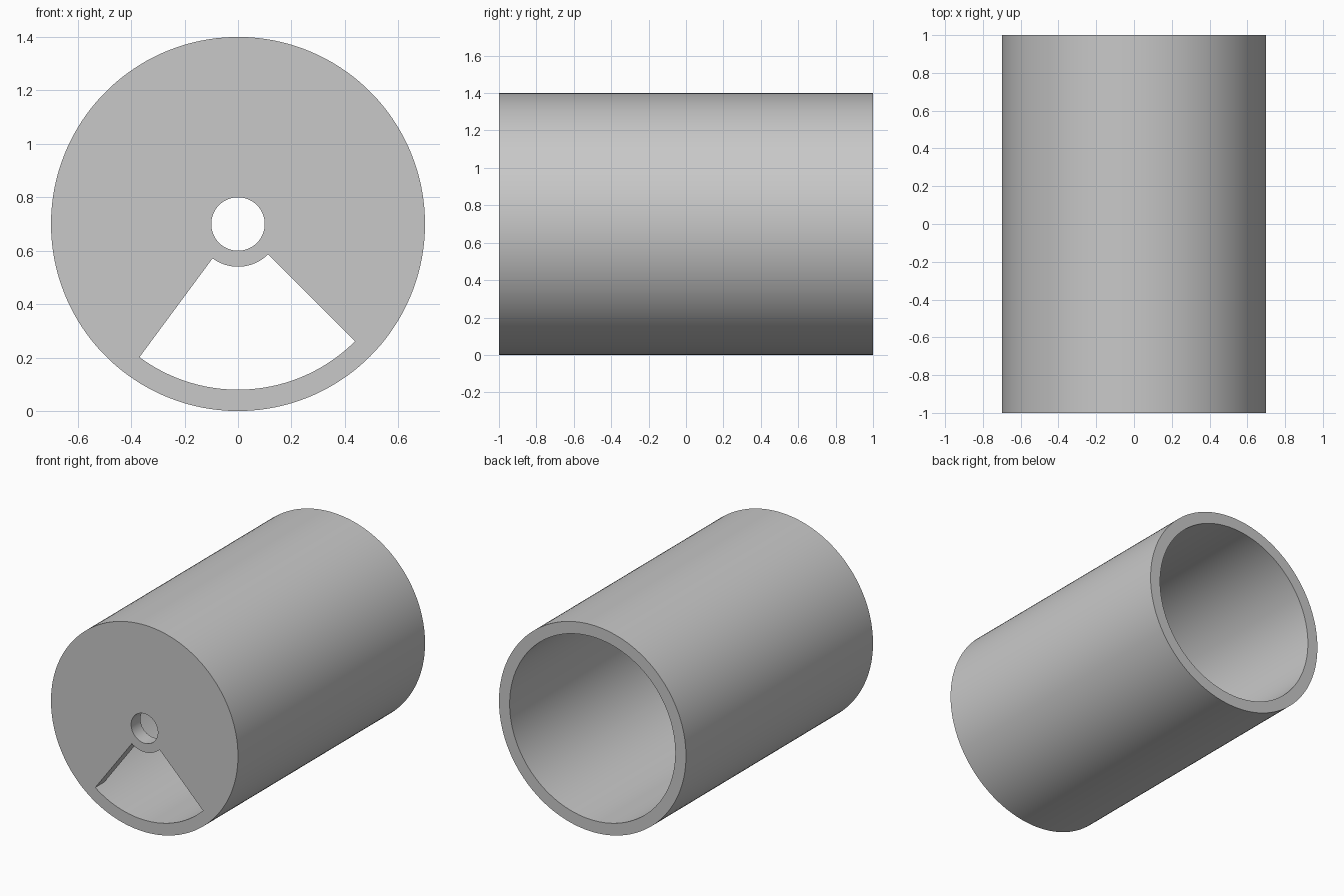
import bpy, bmesh
from math import sin, cos, radians

cube = bpy.data.objects.get("Cube")
if cube:
    bpy.data.objects.remove(cube, do_unlink=True)

OUTER, BORE, HUB, HOLE = 0.70, 0.62, 0.16, 0.10
FRONT, PLATE_BACK, BACK = -1.0, -0.9, 1.0
# Window edges, measured from straight down towards +x
START, END = -36.5, 45.0
WINDOW_STEPS, SOLID_STEPS = 32, 112

# Plain grey material
grey = bpy.data.materials.new("plain grey")
grey.use_nodes = True
colour = (0.58, 0.58, 0.58, 1)
grey.diffuse_color = colour
grey.node_tree.nodes["Principled BSDF"].inputs["Base Color"].default_value = colour

# Radial section of the cup: (radius, y)
section = {
    "rim_front": (OUTER, FRONT), "rim_back": (OUTER, BACK),
    "bore_back": (BORE, BACK), "bore_floor": (BORE, PLATE_BACK),
    "bore_front": (BORE, FRONT), "hub_front": (HUB, FRONT),
    "hub_floor": (HUB, PLATE_BACK), "hole_floor": (HOLE, PLATE_BACK),
    "hole_front": (HOLE, FRONT),
}
# Bands swept all the way round: tube wall and hub ring
common = [("rim_front", "rim_back"), ("rim_back", "bore_back"),
          ("bore_back", "bore_floor"), ("bore_front", "rim_front"),
          ("hole_front", "hub_front"), ("hole_floor", "hole_front"),
          ("hub_floor", "hole_floor")]
# Front plate where solid, and the window's curved sides where open
solid = [("bore_floor", "hub_floor"), ("hub_front", "bore_front")]
window = [("bore_floor", "bore_front"), ("hub_front", "hub_floor")]

angles = [START + (END - START) * i / WINDOW_STEPS for i in range(WINDOW_STEPS)]
angles += [END + (360 + START - END) * i / SOLID_STEPS for i in range(SOLID_STEPS)]

bm = bmesh.new()
columns = []
for a in map(radians, angles):
    columns.append({name: bm.verts.new((r * sin(a), y, OUTER - r * cos(a)))
                    for name, (r, y) in section.items()})

# Sweep the section around the axis
for i, here in enumerate(columns):
    after = columns[(i + 1) % len(columns)]
    for p, q in common + (window if i < WINDOW_STEPS else solid):
        bm.faces.new((here[p], here[q], after[q], after[p]))

# Straight sides of the window
for col in (columns[0], columns[WINDOW_STEPS]):
    bm.faces.new([col[n] for n in ("bore_front", "bore_floor", "hub_floor", "hub_front")])

bmesh.ops.recalc_face_normals(bm, faces=bm.faces)
mesh = bpy.data.meshes.new("cup_housing")
bm.to_mesh(mesh)
bm.free()
mesh.materials.append(grey)

housing = bpy.data.objects.new("cup_housing", mesh)
bpy.context.collection.objects.link(housing)
for ob in bpy.context.selected_objects:
    ob.select_set(False)
housing.select_set(True)
bpy.context.view_layer.objects.active = housing
bpy.ops.object.shade_smooth_by_angle(angle=radians(30))
